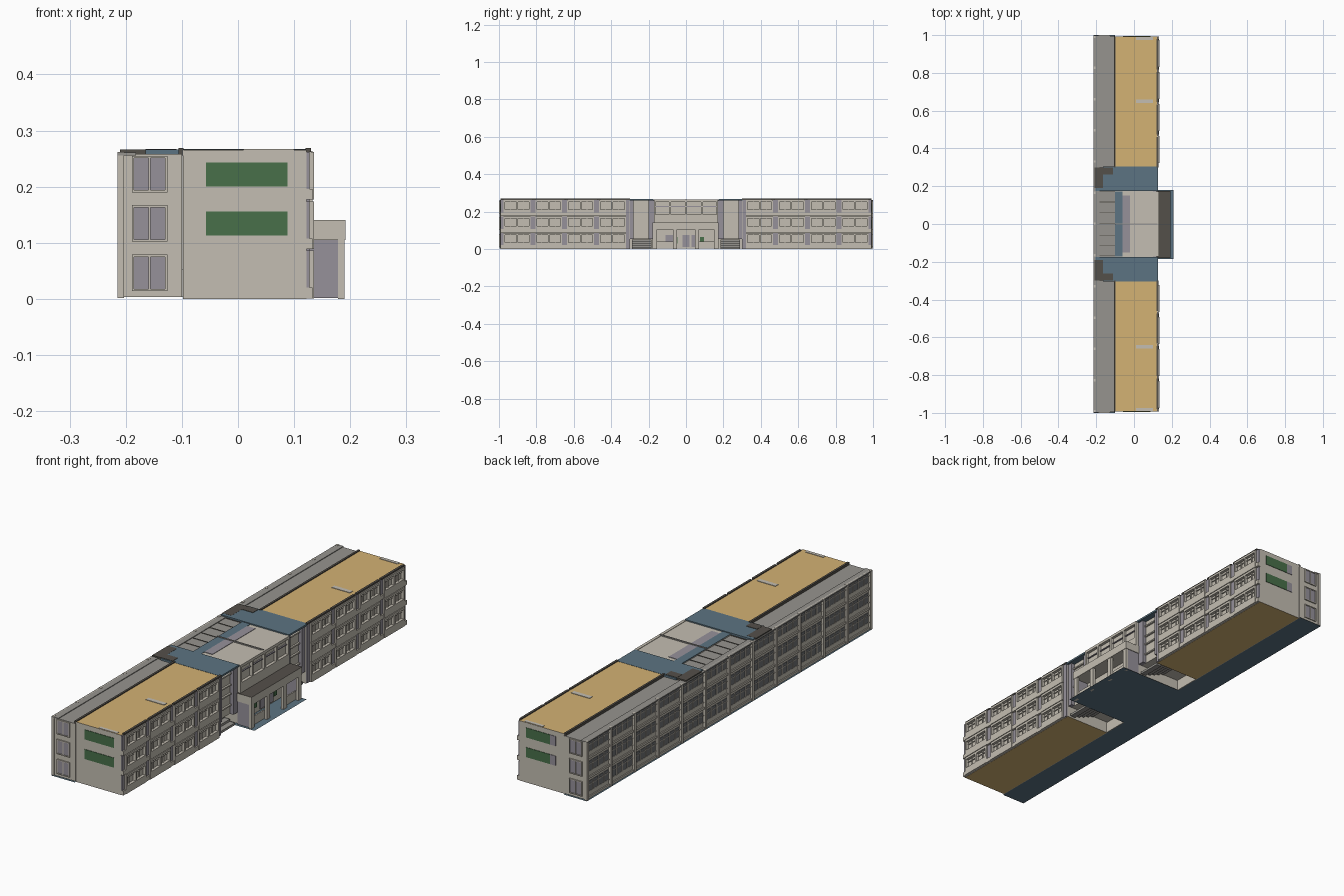
import bpy, bmesh

def lin(c):
    c /= 255
    return c / 12.92 if c <= 0.04045 else ((c + 0.055) / 1.055) ** 2.4

def mat(name, r, g, b):
    m = bpy.data.materials.new(name)
    m.diffuse_color = (lin(r), lin(g), lin(b), 1)
    return m

CREAM = mat("cream_concrete", 196, 190, 178)
TAN = mat("tan_roof", 212, 178, 116)
BLUE = mat("slate_blue", 92, 116, 130)
GREY = mat("grey_roof", 150, 148, 143)
PURPLE = mat("purple_grey_glass", 150, 145, 154)
GREEN = mat("green_glass", 72, 112, 74)
DARK = mat("dark_brown", 84, 80, 74)
GLASS = mat("dark_glass", 112, 114, 116)

def part(name, boxes, side, top=None, bottom=None):
    """Boxes given as (x0, x1, y0, y1, z0, z1) joined in one object."""
    bm = bmesh.new()
    for x0, x1, y0, y1, z0, z1 in boxes:
        lo = [bm.verts.new(p) for p in ((x0, y0, z0), (x1, y0, z0), (x1, y1, z0), (x0, y1, z0))]
        hi = [bm.verts.new((v.co.x, v.co.y, z1)) for v in lo]
        bm.faces.new(lo[::-1]).material_index = 2
        bm.faces.new(hi).material_index = 1
        for i in range(4):
            j = (i + 1) % 4
            bm.faces.new((lo[i], lo[j], hi[j], hi[i]))
    me = bpy.data.meshes.new(name)
    bm.to_mesh(me)
    bm.free()
    for m in (side, top or side, bottom or side):
        me.materials.append(m)
    ob = bpy.data.objects.new(name, me)
    bpy.context.collection.objects.link(ob)
    return ob

def both(boxes):
    """Add the copy mirrored across y = 0."""
    return boxes + [(a, b, -d, -c, e, f) for a, b, c, d, e, f in boxes]

def plane(name, x0, x1, y0, y1, z, m):
    me = bpy.data.meshes.new(name)
    me.from_pydata([(x0, y0, z), (x1, y0, z), (x1, y1, z), (x0, y1, z)], [], [(0, 1, 2, 3)])
    me.materials.append(m)
    bpy.context.collection.objects.link(bpy.data.objects.new(name, me))

FLOORS = (0.0, 0.088, 0.176)
TOP = 0.264

# ground slabs
plane("corridor_floor", -0.215, -0.10, -1, 1, 0, BLUE)
plane("centre_floor", -0.10, 0.21, -0.185, 0.18, 0, BLUE)

# main volumes
part("wings", both([(-0.098, 0.122, 0.30, 0.992, 0, 0.265)]), CREAM, TAN, TAN)
part("centre_block", [(-0.10, 0.12, -0.172, 0.172, 0.003, 0.262)], CREAM)
part("corridor", [(-0.205, -0.10, -0.995, 0.995, 0.003, 0.258)], CREAM, GREY)
part("corridor_roof_edge", [(-0.215, -0.182, -0.998, 0.998, 0.256, 0.261)], GREY)

# stairwell recesses between wings and centre
part("recess_upper", both([(-0.10, 0.10, 0.172, 0.30, 0.052, 0.258)]), CREAM)
part("recess_roof", both([(-0.165, 0.128, 0.174, 0.305, 0.258, 0.266),
                          (-0.205, -0.165, 0.174, 0.19, 0.258, 0.266)]), BLUE)
part("recess_dark_roof", both([(-0.21, -0.165, 0.19, 0.30, 0.258, 0.2665),
                               (-0.165, -0.11, 0.262, 0.30, 0.26, 0.2675)]), DARK)
part("recess_side_strips", both([(0.10, 0.118, 0.172, 0.20, 0.052, 0.258),
                                 (0.10, 0.118, 0.28, 0.30, 0.052, 0.258)]), PURPLE)
part("recess_window_frame", both([(0.10, 0.108, 0.20, 0.28, z, z + 0.006)
                                  for z in (0.09, 0.14, 0.18, 0.23)]), CREAM)
part("recess_steps", both([(0.09 - 0.025 * i, 0.115 - 0.025 * i, 0.185, 0.29,
                            0.01 * i, 0.01 + 0.01 * i) for i in range(5)]), GREY)

# east facade: four bays per wing, three floors
panels, strips, mullions = [], [], []
for k in range(4):
    a = 0.322 + 0.17 * k
    b = a + 0.143
    for f in FLOORS:
        panels += [(0.122, 0.135, a, b, f + 0.001, f + 0.034),
                   (0.122, 0.135, a, b, f + 0.076, f + 0.086)]
        panels += [(0.122, 0.135, y, y + 0.008, f + 0.034, f + 0.076)
                   for y in (a, (a + b) / 2 - 0.004, b - 0.008)]
        mullions += [(0.122, 0.127, a + t * 0.143, a + t * 0.143 + 0.003, f + 0.034, f + 0.076)
                     for t in (0.25, 0.75)]
        mullions.append((0.122, 0.126, a, b, f + 0.062, f + 0.065))
        strips.append((0.122, 0.127, b, b + 0.027, f + 0.02, f + 0.086))
        panels.append((0.122, 0.133, b, b + 0.027, f + 0.001, f + 0.02))
strips = [(a, b, c, min(d, 0.992), e, f) for a, b, c, d, e, f in strips]
panels = [(a, b, c, min(d, 0.992), e, f) for a, b, c, d, e, f in panels]
strips.append((0.122, 0.127, 0.302, 0.322, 0.002, 0.262))
part("east_panels", both(panels), CREAM)
part("east_mullions", both(mullions), CREAM)
part("east_strips", both(strips), PURPLE)

# west facade: twelve bays with window bands
piers = [(-0.215, -0.203, -0.998 + i * 0.1653, -0.985 + i * 0.1653, 0.002, 0.262) for i in range(13)]
part("west_piers", piers, CREAM)
bands, panes, bars = [], [], []
for f in FLOORS:
    bands += [(-0.210, -0.204, -0.99, 0.99, f + 0.002, f + 0.012),
              (-0.208, -0.204, -0.99, 0.99, f + 0.030, f + 0.034)]
    for i in range(12):
        a, b = -0.985 + i * 0.1653, -0.833 + i * 0.1653
        panes.append((-0.207, -0.204, a + 0.006, b - 0.006, f + 0.034, f + 0.078))
        bars += [(-0.210, -0.204, a + t * (b - a) - 0.002, a + t * (b - a) + 0.002, f + 0.034, f + 0.078)
                 for t in (0.25, 0.5, 0.75)]
        bars.append((-0.209, -0.204, a, b, f + 0.062, f + 0.065))
bands.append((-0.212, -0.204, -0.99, 0.99, 0.254, 0.261))
part("west_bands", bands, CREAM)
part("west_panes", panes, GLASS)
part("west_window_bars", bars, CREAM)

# corridor end windows
ends, end_bars = [], []
for f in FLOORS:
    ends.append((-0.185, -0.13, 0.994, 0.997, f + 0.018, f + 0.075))
    end_bars += [(x, x + 0.004, 0.994, 1.0, f + 0.016, f + 0.077) for x in (-0.189, -0.1595, -0.13)]
    end_bars += [(-0.189, -0.126, 0.994, 1.0, f + z, f + z + 0.004) for z in (0.014, 0.075)]
part("corridor_end_windows", both(ends), PURPLE)
part("corridor_end_frames", both(end_bars), CREAM)

# green windows on the wing ends
zs = ((0.113, 0.156), (0.20, 0.243))
part("south_green_windows", [(-0.057, 0.088, -0.994, -0.991, a, b) for a, b in zs], GREEN)
part("north_green_windows", [(-0.03, 0.088, 0.991, 0.994, a, b) for a, b in zs], GREEN)
part("north_side_panes", [(-0.057, -0.03, 0.991, 0.994, a, b) for a, b in zs], PURPLE)

# roof edges and low roof plates
part("roof_edges", both([(0.120, 0.130, 0.30 + 0.173 * i, 0.46 + 0.173 * i, 0.262, 0.269) for i in range(4)]
                        + [(-0.106, -0.097, 0.30, 0.992, 0.256, 0.269)]), DARK)
part("roof_plates", both([(0.01, 0.10, 0.64, 0.66, 0.264, 0.267),
                          (0.01, 0.10, 0.975, 0.99, 0.264, 0.267)]), CREAM)
part("centre_roof_blue", [(-0.10, -0.06, -0.172, 0.172, 0.260, 0.264)], BLUE)
part("centre_roof_patch", [(-0.06, -0.02, -0.15, 0.15, 0.260, 0.264)], PURPLE)
part("centre_roof_ridge", [(-0.10, 0.125, -0.003, 0.003, 0.258, 0.267)], GREY)
part("centre_corridor_joints", [(-0.20, -0.10, y, y + 0.003, 0.256, 0.260)
                                for y in (-0.17, -0.115, -0.06, 0, 0.06, 0.115, 0.17)], DARK)

# centre facade above the porch
upper = [(0.12, 0.133, -0.172, 0.172, 0.14, 0.185), (0.12, 0.133, -0.172, 0.172, 0.252, 0.264)]
upper += [(0.12, 0.133, y, y + 0.01, 0.185, 0.252) for y in (-0.172, -0.09, -0.005, 0.08, 0.162)]
part("centre_upper_frame", upper, CREAM)
part("centre_upper_bars", [(0.12, 0.126, -0.165, 0.165, 0.225, 0.229)], PURPLE)

# entrance porch
part("porch_roof", [(0.12, 0.192, -0.18, 0.175, 0.105, 0.141)], CREAM, DARK)
piers = [(0.178, 0.190, y, y + 0.022, 0, 0.105) for y in (-0.178, -0.07, 0.048, 0.151)]
part("porch_piers", piers, CREAM)
part("porch_side_glass", [(0.12, 0.178, -0.176, -0.170, 0.002, 0.105),
                          (0.12, 0.178, 0.166, 0.172, 0.002, 0.105)], PURPLE)
part("porch_screens", [(0.172, 0.178, -0.156, -0.07, 0.002, 0.04),
                       (0.172, 0.178, 0.07, 0.151, 0.002, 0.04)], CREAM)
part("porch_doors", [(0.12, 0.124, y, y + 0.04, 0.01, 0.075) for y in (-0.11, -0.02, 0.03)], PURPLE)
part("porch_green_panes", [(0.12, 0.125, y, y + 0.02, 0.03, 0.065) for y in (-0.065, 0.075)], GREEN)
